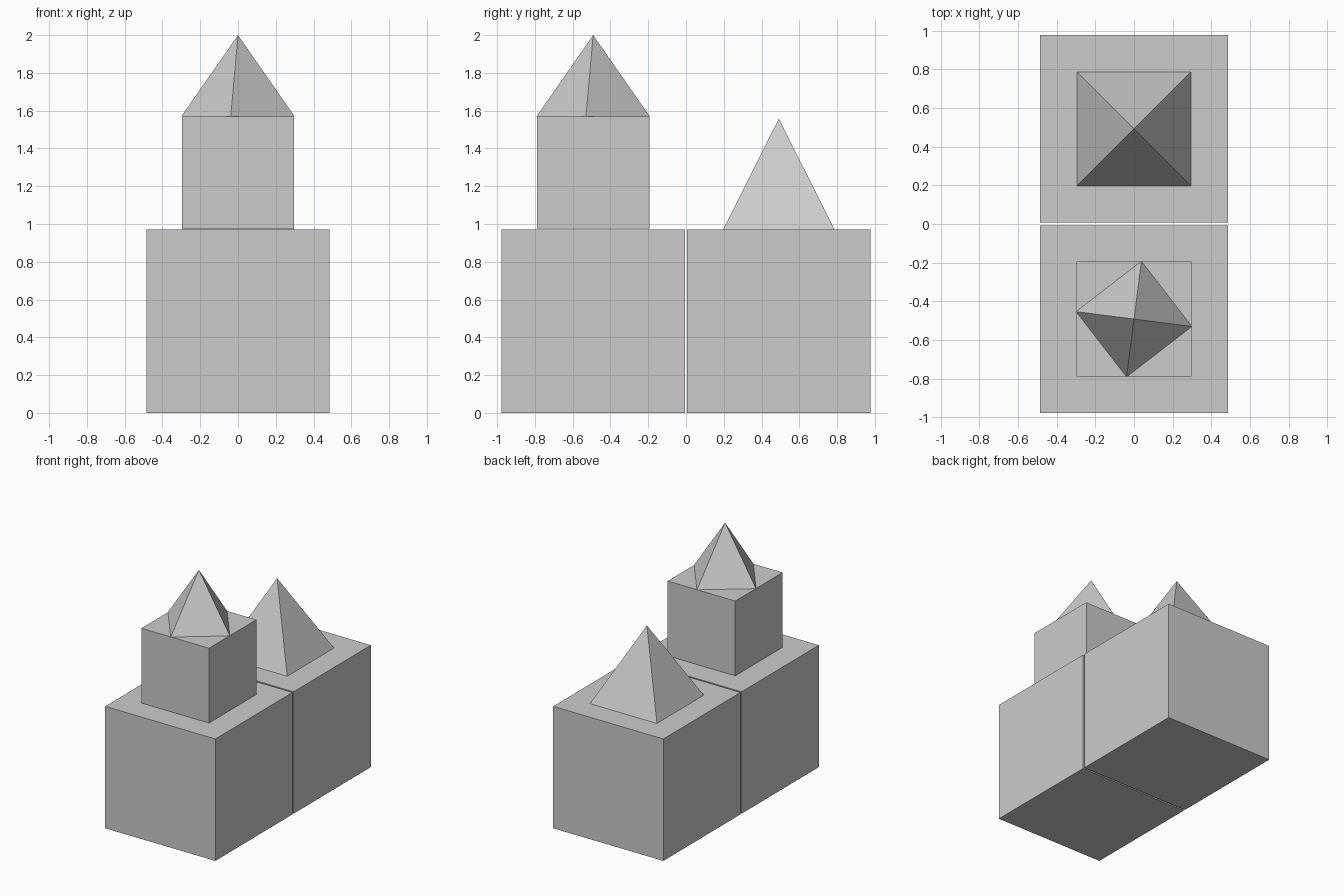
import bpy
from math import radians, sqrt

if "Cube" in bpy.data.objects:
    bpy.data.objects.remove(bpy.data.objects["Cube"])

def cube(name, size, y, z):
    bpy.ops.mesh.primitive_cube_add(size=size, location=(0, y, z + size / 2))
    bpy.context.object.name = name

def pyramid(name, radius, y, z0, z1, turn):
    bpy.ops.mesh.primitive_cone_add(vertices=4, radius1=radius, radius2=0, depth=z1 - z0,
                                    location=(0, y, (z0 + z1) / 2),
                                    rotation=(0, 0, radians(turn)))
    bpy.context.object.name = name

BIG, SMALL, Y = 0.97, 0.595, 0.4915

# Two large base blocks with a thin gap between them
cube("front_base_block", BIG, -Y, 0)
cube("back_base_block", BIG, Y, 0)

# Small block with a twisted pyramid on the front base
cube("front_upper_block", SMALL, -Y, BIG + 0.005)
pyramid("front_twisted_pyramid", 0.302, -Y, 1.57, 2.0, -7.3)

# Square pyramid directly on the back base
pyramid("back_pyramid", 0.295 * sqrt(2), Y, BIG, 1.558, 45)
